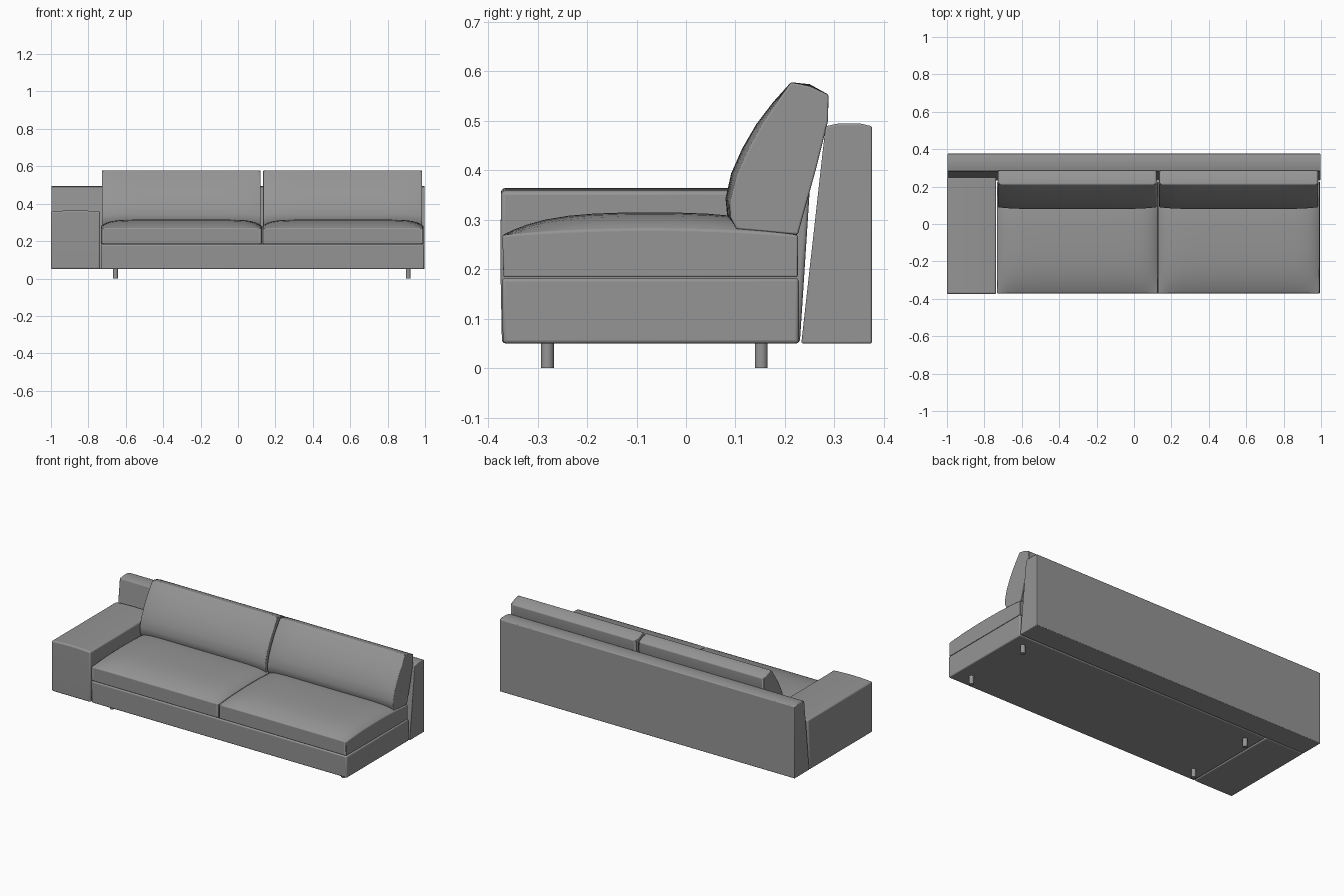
import bpy
import bmesh
import math
from mathutils import Vector

cube = bpy.data.objects.get("Cube")
if cube:
    bpy.data.objects.remove(cube, do_unlink=True)

grey = bpy.data.materials.new("grey fabric")
grey.use_nodes = True
COLOR = (0.3, 0.3, 0.3, 1)
grey.diffuse_color = COLOR
grey.node_tree.nodes["Principled BSDF"].inputs["Base Color"].default_value = COLOR


def finish(obj, name, bevel=0.0, segments=3):
    obj.name = name
    obj.data.materials.append(grey)
    if bevel:
        mod = obj.modifiers.new("soft edges", "BEVEL")
        mod.width = bevel
        mod.segments = segments
        mod.limit_method = "ANGLE"
        mod.angle_limit = math.radians(35)
    bpy.ops.object.select_all(action="DESELECT")
    obj.select_set(True)
    bpy.context.view_layer.objects.active = obj
    bpy.ops.object.shade_smooth_by_angle(angle=math.radians(40))


def loft(name, section, x0, x1, steps=1, bevel=0.008):
    """Join side profiles section(u) along x, with u running from -1 to 1."""
    bm = bmesh.new()
    rings = []
    for i in range(steps + 1):
        # Sections crowd towards the ends, where the padding curves most
        u = -math.cos(math.pi * i / steps)
        x = (x0 + x1) / 2 + u * (x1 - x0) / 2
        rings.append([bm.verts.new((x, y, z)) for y, z in section(u)])
    for a, b in zip(rings, rings[1:]):
        for j in range(len(a)):
            k = (j + 1) % len(a)
            bm.faces.new((a[j], a[k], b[k], b[j]))
    bm.faces.new(rings[0])
    bm.faces.new(rings[-1])
    bmesh.ops.recalc_face_normals(bm, faces=bm.faces)
    mesh = bpy.data.meshes.new(name)
    bm.to_mesh(mesh)
    bm.free()
    obj = bpy.data.objects.new(name, mesh)
    bpy.context.collection.objects.link(obj)
    finish(obj, name, bevel)


def seat_section(u):
    front, back, n = -0.371, 0.226, 16
    pts = [(back, 0.184), (front + 0.002, 0.184)]
    for i in range(n + 1):
        v = -math.cos(math.pi * i / n)
        seam = 0.269 + 0.012 * (1 - v * v)
        crown = 0.034 * (1 - v ** 4) * (1 - u ** 10)
        pts.append(((front + back) / 2 + v * (back - front) / 2, seam + crown))
    return pts


FRONT_CURVE = [(0.102, 0.281), (0.09, 0.305), (0.09, 0.34), (0.103, 0.39),
               (0.125, 0.44), (0.152, 0.49), (0.182, 0.535), (0.212, 0.578)]


def pillow_section(u):
    puff = 0.012 * (1 - u ** 6)
    last = len(FRONT_CURVE) - 1
    pts = []
    for i, (y, z) in enumerate(FRONT_CURVE):
        bulge = puff * math.sin(math.pi * i / last) ** 0.7 if 0 < i < last else 0
        pts.append((y - bulge, z + 0.3 * bulge))
    top = 0.004 * (1 - u ** 6)
    return pts + [(0.25, 0.57 + top), (0.288, 0.553), (0.287, 0.5),
                  (0.262, 0.4), (0.226, 0.27)]


# Frame: base, back rest and the single arm on the right
loft("base", lambda u: [(-0.37, 0.05), (-0.372, 0.182), (0.228, 0.182), (0.228, 0.05)],
     -0.733, 0.995, bevel=0.007)
loft("back_rest", lambda u: [(0.233, 0.05), (0.376, 0.05), (0.376, 0.489),
                             (0.35, 0.495), (0.31, 0.495), (0.282, 0.489)],
     -0.998, 0.998, bevel=0.004)


def arm_section(u):
    crown = 0.006 * (1 - u * u)
    return [(-0.372, 0.05), (-0.375, 0.2), (-0.374, 0.358 + crown),
            (0.25, 0.358 + crown), (0.23, 0.05)]


loft("right_arm", arm_section, -1.0, -0.737, steps=8, bevel=0.008)

# Two seat cushions and two leaning back cushions
for side, x0, x1 in (("right", -0.732, 0.127), ("left", 0.131, 0.991)):
    loft(side + "_seat_cushion", seat_section, x0, x1, steps=24, bevel=0.006)
    loft(side + "_back_cushion", pillow_section, x0 + 0.004, x1 - 0.006,
         steps=24, bevel=0.008)

# Four short round legs
for side, x in (("right", -0.655), ("left", 0.91)):
    for end, y in (("front", -0.28), ("rear", 0.152)):
        bpy.ops.mesh.primitive_cylinder_add(vertices=24, radius=0.013, depth=0.056,
                                            location=Vector((x, y, 0.028)))
        finish(bpy.context.object, f"{end}_{side}_leg")
